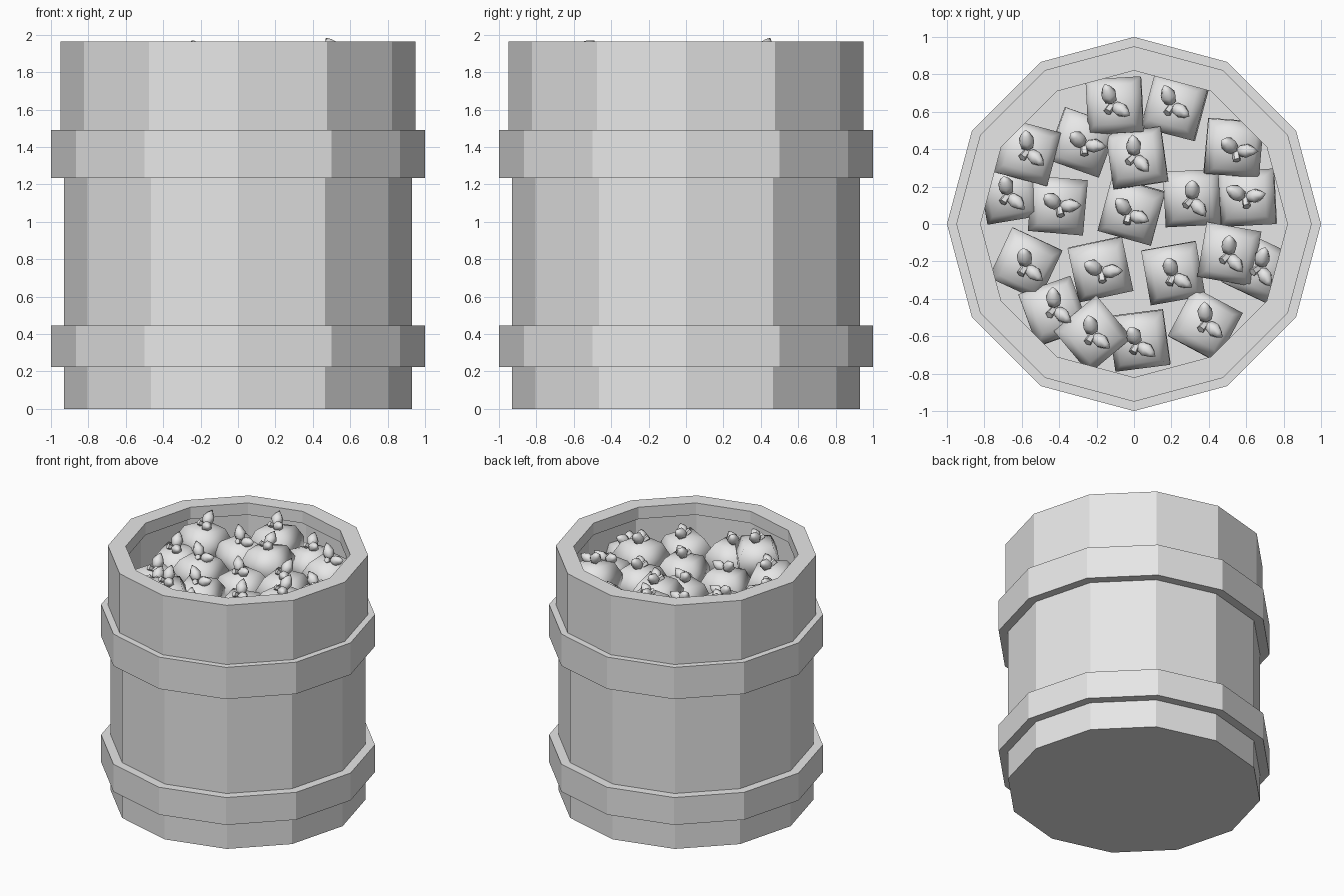
import bpy, bmesh, math, random
from mathutils import Matrix, Vector

random.seed(4)
cube = bpy.data.objects.get("Cube")
if cube:
    bpy.data.objects.remove(cube, do_unlink=True)

grey = bpy.data.materials.new("plain_grey")
grey.use_nodes = True
grey.diffuse_color = (0.8, 0.8, 0.8, 1)
grey.node_tree.nodes["Principled BSDF"].inputs["Base Color"].default_value = (0.8, 0.8, 0.8, 1)


def lathe(bm, profile, sides, matrix=Matrix(), closed=False, smooth=False):
    """Spin (radius, height) points round z; radius 0 becomes a single pole."""
    rings = []
    for r, z in profile:
        count = sides if r > 0 else 1
        rings.append([bm.verts.new(matrix @ Vector((r * math.cos(math.tau * i / sides),
                                                    r * math.sin(math.tau * i / sides), z)))
                      for i in range(count)])
    pairs = list(zip(rings, rings[1:]))
    if closed:
        pairs.append((rings[-1], rings[0]))
    for a, b in pairs:
        for i in range(sides):
            j = (i + 1) % sides
            corners = [a[i % len(a)], a[j % len(a)], b[j % len(b)], b[i % len(b)]]
            face = bm.faces.new(list(dict.fromkeys(corners)))
            face.smooth = smooth


def finish(bm, name):
    bmesh.ops.recalc_face_normals(bm, faces=bm.faces)
    mesh = bpy.data.meshes.new(name)
    bm.to_mesh(mesh)
    bm.free()
    mesh.materials.append(grey)
    return mesh


def place(name, mesh, matrix=Matrix()):
    obj = bpy.data.objects.new(name, mesh)
    bpy.context.collection.objects.link(obj)
    obj.matrix_world = matrix
    return obj


def turn(degrees, axis):
    return Matrix.Rotation(math.radians(degrees), 4, axis)


# Twelve-sided barrel with a lip and a raised inner floor
SIDES = 12
bm = bmesh.new()
lathe(bm, [(0, 0), (0.93, 0), (0.93, 1.3), (0.95, 1.3), (0.95, 1.965),
           (0.82, 1.965), (0.82, 1.87), (0.86, 1.87), (0.86, 1.48), (0, 1.48)], SIDES)
place("barrel", finish(bm, "barrel"))

# Two hoops round the barrel
for name, low, high in (("lower_hoop", 0.225, 0.445), ("upper_hoop", 1.235, 1.49)):
    bm = bmesh.new()
    lathe(bm, [(0.9, low), (1, low), (1, high), (0.9, high)], SIDES, closed=True)
    place(name, finish(bm, name))

# Fruit: four-sided, rounded by smooth shading
bm = bmesh.new()
lathe(bm, [(0, -0.17), (0.12, -0.16), (0.2, -0.06), (0.21, 0.04), (0.15, 0.13), (0, 0.15)],
      4, turn(45, 'Z'), smooth=True)
fruit_mesh = finish(bm, "fruit")

# Leaf cluster: two fat pointed leaves and a stub of stem
bm = bmesh.new()
leaf = [(0, 0), (0.035, 0.03), (0.045, 0.07), (0.025, 0.11), (0, 0.14)]
for heading, lean, size in ((115, 50, 1), (-25, 70, 0.9)):
    lathe(bm, leaf, 6, turn(heading, 'Z') @ turn(lean, 'Y') @ Matrix.Scale(size, 4), smooth=True)
lathe(bm, [(0, -0.02), (0.018, -0.02), (0.022, 0.06), (0, 0.06)], 5,
      turn(-110, 'Z') @ turn(55, 'Y'))
leaf_mesh = finish(bm, "leaves")

# Heap of fruit: x, y, height of the middle, turn
heap = [
    (-.10, .63, 1.74, 3), (.22, .62, 1.66, -15), (-.28, .44, 1.66, -20), (-.57, .38, 1.72, -15),
    (.02, .35, 1.72, 8), (.53, .41, 1.74, -5), (-.66, .17, 1.6, 10), (-.41, .10, 1.62, -5),
    (-.01, .07, 1.62, -15), (.31, .14, 1.66, 3), (.61, .14, 1.64, 3), (-.58, -.21, 1.6, -25),
    (-.18, -.24, 1.62, 12), (.21, -.26, 1.62, 10), (.51, -.16, 1.7, -10), (.66, -.24, 1.62, -25),
    (-.43, -.47, 1.64, 20), (-.22, -.59, 1.74, 40), (.03, -.62, 1.64, 8), (.38, -.54, 1.64, -28),
]
for number, (x, y, z, angle) in enumerate(heap, 1):
    tilt = turn(random.uniform(-8, 8), 'X') @ turn(random.uniform(-8, 8), 'Y')
    base = Matrix.Translation((x, y, z)) @ tilt
    place(f"fruit_{number}", fruit_mesh, base @ turn(angle, 'Z'))
    top = base @ Matrix.Translation((0, 0, 0.14)) @ turn(random.uniform(-40, 40), 'Z')
    place(f"leaves_{number}", leaf_mesh, top)
